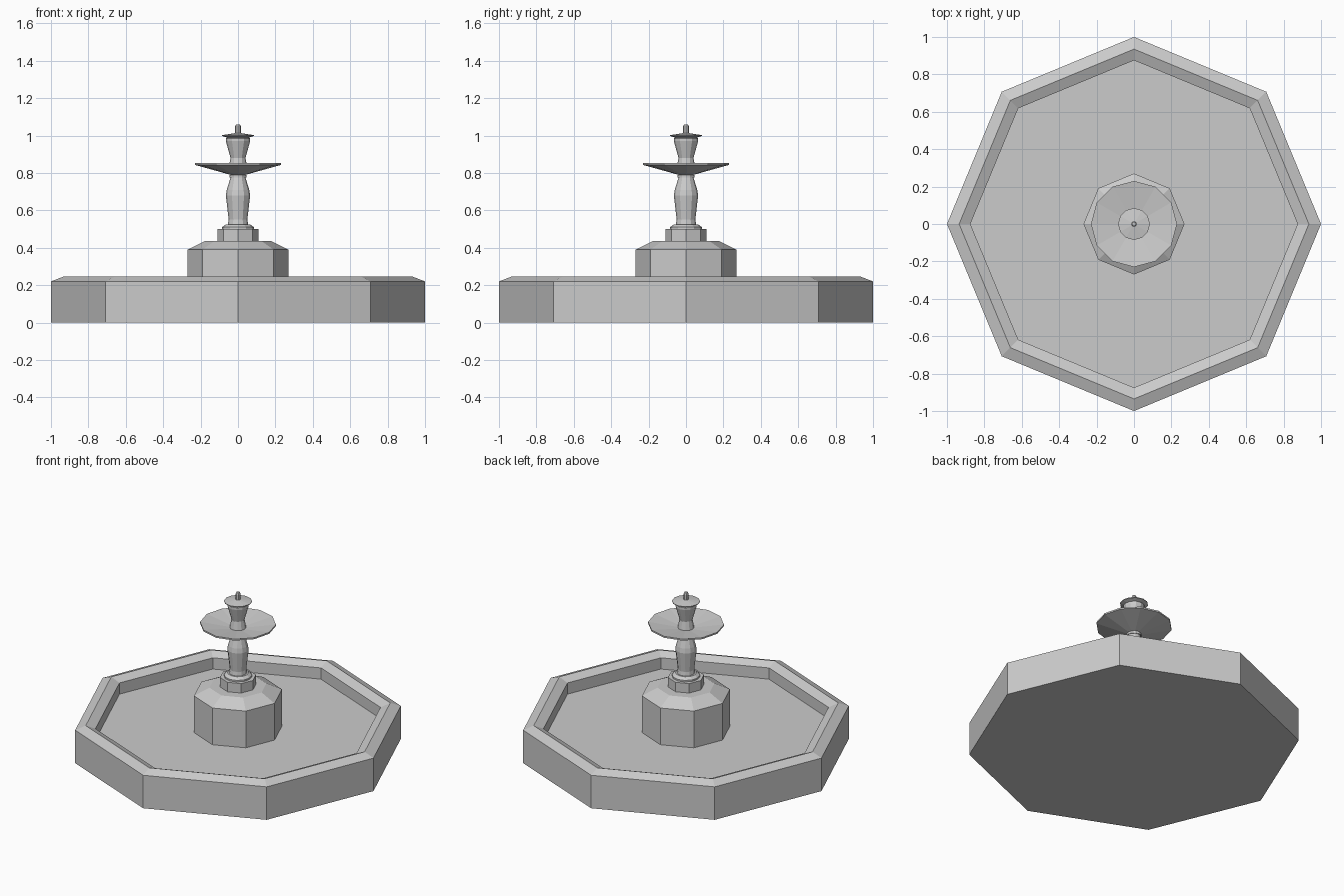
import bpy, bmesh, math

cube = bpy.data.objects.get("Cube")
if cube:
    bpy.data.objects.remove(cube, do_unlink=True)

stone = bpy.data.materials.new("grey_stone")
stone.use_nodes = True
colour = (0.6, 0.6, 0.6, 1)
stone.diffuse_color = colour
stone.node_tree.nodes["Principled BSDF"].inputs["Base Color"].default_value = colour


def turned(name, profile, sides):
    """Flat-faced solid turned about z from (radius, height) points, capped at both ends."""
    bm = bmesh.new()
    rings = []
    for r, z in profile:
        angles = [math.tau * i / sides for i in range(sides)]
        rings.append([bm.verts.new((r * math.cos(a), r * math.sin(a), z)) for a in angles])
    for low, high in zip(rings, rings[1:]):
        for i in range(sides):
            j = (i + 1) % sides
            bm.faces.new((low[i], low[j], high[j], high[i]))
    bm.faces.new(rings[0][::-1])
    bm.faces.new(rings[-1])
    bmesh.ops.recalc_face_normals(bm, faces=bm.faces)
    mesh = bpy.data.meshes.new(name)
    bm.to_mesh(mesh)
    bm.free()
    mesh.materials.append(stone)
    obj = bpy.data.objects.new(name, mesh)
    bpy.context.collection.objects.link(obj)
    return obj


# Wide octagonal pool with a ridged rim and sunken floor
turned("basin", [(1, 0), (1, 0.22), (0.935, 0.245), (0.875, 0.22), (0.875, 0.145)], 8)

# Octagonal plinth and column foot
turned("plinth", [(0.27, 0.145), (0.27, 0.39), (0.175, 0.437)], 8)
turned("column_foot", [(0.11, 0.437), (0.11, 0.5)], 8)

# Baluster column with a collar at each end
turned("lower_collar", [(0.085, 0.5), (0.085, 0.51), (0.065, 0.525)], 12)
turned("column", [(0.055, 0.52), (0.05, 0.55), (0.065, 0.68), (0.06, 0.71), (0.04, 0.775)], 12)
turned("upper_collar", [(0.045, 0.775), (0.045, 0.79)], 12)

# Shallow upper bowl
turned("bowl", [(0.04, 0.79), (0.23, 0.843), (0.23, 0.853), (0.045, 0.825)], 12)

# Flared cup, cap and spout
turned("cup", [(0.05, 0.825), (0.04, 0.88), (0.065, 0.97), (0.065, 0.985), (0.055, 0.99)], 12)
turned("cap", [(0.055, 0.988), (0.085, 0.998), (0.085, 1.002), (0.015, 1.013)], 12)
turned("spout", [(0.015, 1.01), (0.015, 1.05), (0.01, 1.06)], 8)
